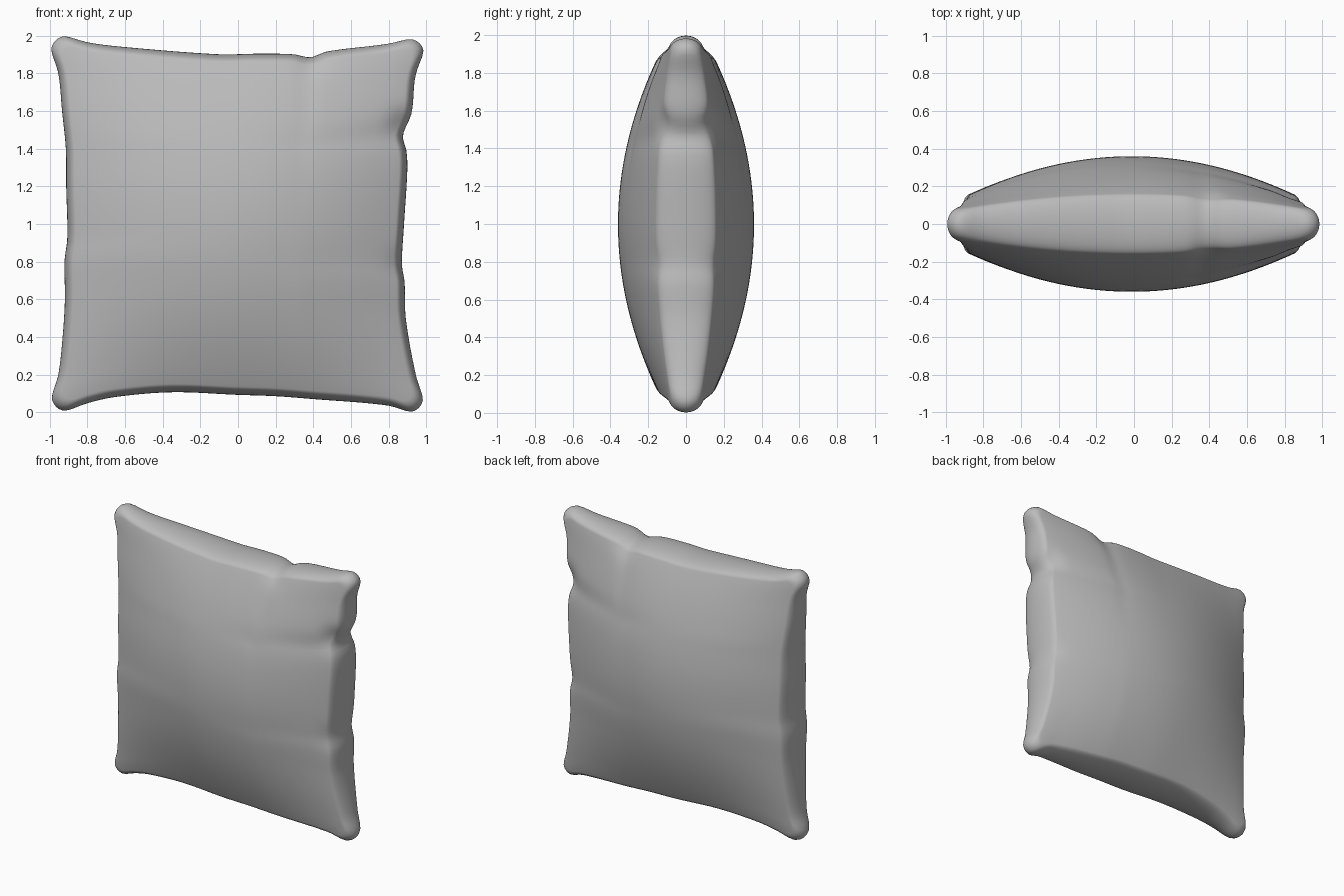
import bpy
import bmesh
import math

# Remove the default cube
if "Cube" in bpy.data.objects:
    bpy.data.objects.remove(bpy.data.objects["Cube"])

# Seam outline: (position along the edge, offset) for each side
LEFT = [(0, -.99), (.08, -.99), (.2, -.955), (.4, -.932), (.6, -.92), (.8, -.922), (.93, -.907),
        (1.2, -.913), (1.4, -.915), (1.6, -.935), (1.8, -.955), (1.93, -.995), (2, -.995)]
RIGHT = [(0, .99), (.07, .985), (.2, .945), (.5, .892), (.7, .885), (.79, .871), (1, .882),
         (1.3, .9), (1.4, .895), (1.48, .876), (1.6, .922), (1.8, .943), (1.94, .99), (2, .99)]
TOP = [(-1, 2), (-.93, 2), (-.8, 1.965), (-.6, 1.94), (-.1, 1.902), (.1, 1.905), (.3, 1.902),
       (.39, 1.886), (.48, 1.917), (.8, 1.957), (.93, 1.985), (1, 1.985)]
BOTTOM = [(-1, 0), (-.93, .005), (-.8, .05), (-.65, .082), (-.35, .106), (0, .092), (.2, .085),
          (.4, .07), (.8, .036), (.93, 0), (1, 0)]

# Pinched spots along the seam: (x, z, depth)
PINCHES = [(.89, 1.52, .035), (.89, .79, .02), (.39, 1.9, .025)]


def curve(points, t):
    """Smooth interpolation through the points with averaged slopes."""
    t = min(max(t, points[0][0]), points[-1][0])
    i = next(n for n in range(len(points) - 1) if t <= points[n + 1][0])

    def slope(n):
        a, b = points[max(n - 1, 0)], points[min(n + 1, len(points) - 1)]
        return (b[1] - a[1]) / (b[0] - a[0])

    (t0, p0), (t1, p1) = points[i], points[i + 1]
    w = t1 - t0
    s = (t - t0) / w
    return (p0 * (1 + 2 * s) * (1 - s) ** 2 + p1 * s * s * (3 - 2 * s)
            + w * s * (1 - s) * (slope(i) * (1 - s) - slope(i + 1) * s))


def round_corner(u, v, radius=.09):
    """Turn the corner of the unit square into a quarter circle."""
    du, dv = abs(u) - 1 + radius, abs(v) - 1 + radius
    if du > 0 and dv > 0:
        f = max(du, dv) / math.hypot(du, dv)
        u = math.copysign(1 - radius + du * f, u)
        v = math.copysign(1 - radius + dv * f, v)
    return u, v


def cushion_point(co):
    """Map a point of the plain cube onto the stuffed cushion."""
    angle = co.y * math.pi / 2
    rim = .95 + .05 * max(math.cos(angle), 0) ** .8
    u, v = round_corner(co.x, co.z)
    u, v = u * rim, v * rim
    x = (curve(LEFT, 1 + v) * (1 - u) + curve(RIGHT, 1 + v) * (1 + u)) / 2
    z = (curve(BOTTOM, u) * (1 - v) + curve(TOP, u) * (1 + v)) / 2
    cu, cv = 1 - u * u, 1 - v * v
    half = .06 + .08 * (cu + cv) + .14 * cu * cv
    for px, pz, depth in PINCHES:
        half -= depth * math.exp(-((x - px) ** 2 + (z - pz) ** 2) / .006)
    return x, half * math.sin(angle), z


# Fabric
fabric = bpy.data.materials.new("grey fabric")
fabric.use_nodes = True
grey = (.5, .5, .5, 1)
fabric.diffuse_color = grey
fabric.node_tree.nodes["Principled BSDF"].inputs["Base Color"].default_value = grey

# Cushion body: a finely divided cube, puffed up and pulled out at its corners
bm = bmesh.new()
bmesh.ops.create_cube(bm, size=2)
bmesh.ops.subdivide_edges(bm, edges=bm.edges[:], cuts=63, use_grid_fill=True)
for vert in bm.verts:
    vert.co = cushion_point(vert.co)
for face in bm.faces:
    face.smooth = True
mesh = bpy.data.meshes.new("cushion")
bm.to_mesh(mesh)
bm.free()
mesh.materials.append(fabric)
cushion = bpy.data.objects.new("cushion", mesh)
bpy.context.collection.objects.link(cushion)
